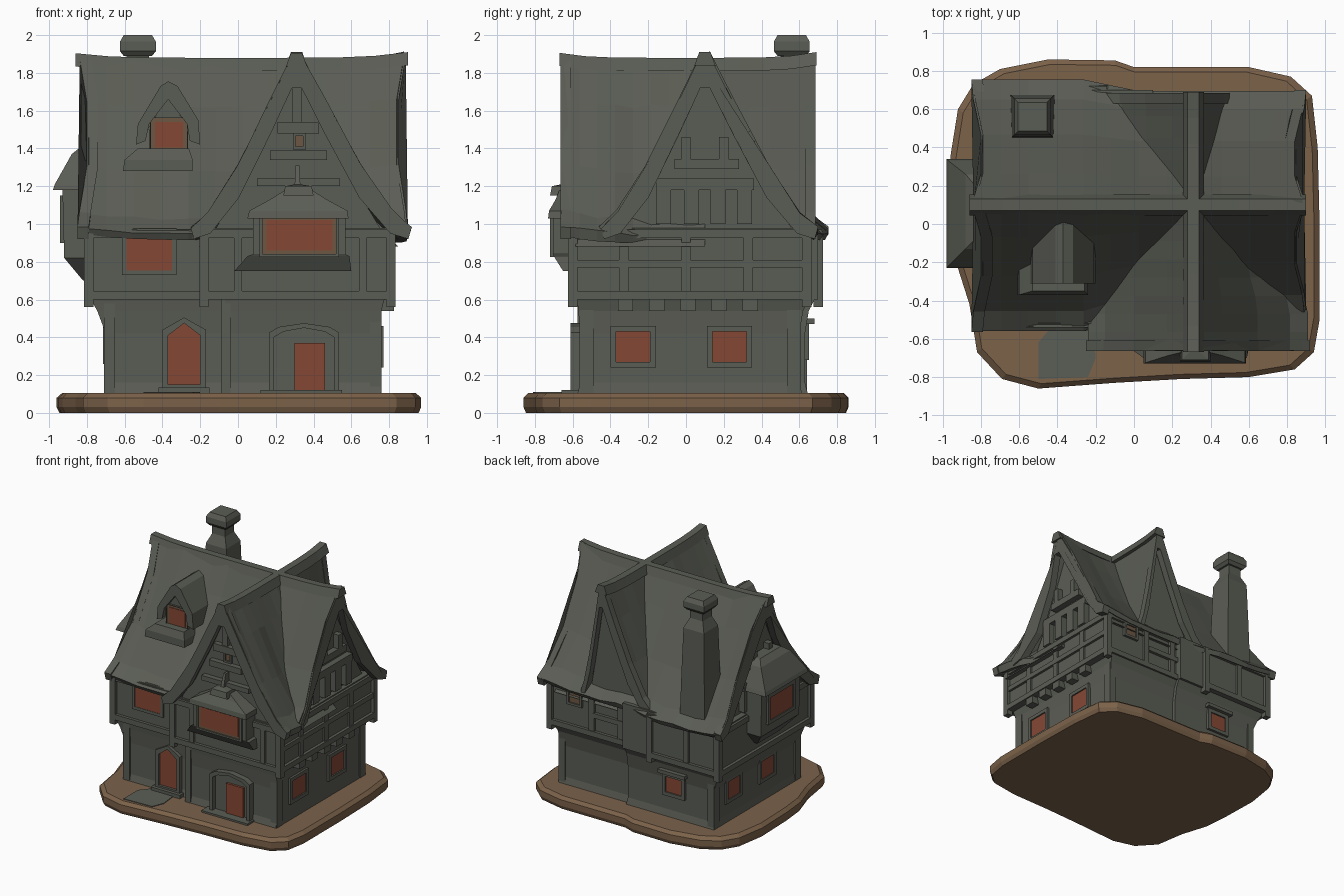
import bpy, bmesh, math, random

if "Cube" in bpy.data.objects:
    bpy.data.objects.remove(bpy.data.objects["Cube"])
random.seed(4)


def material(name, rgb):
    m = bpy.data.materials.new(name)
    m.diffuse_color = (*rgb, 1)
    m.use_nodes = True
    m.node_tree.nodes["Principled BSDF"].inputs["Base Color"].default_value = m.diffuse_color
    return m


GREY = material("weathered_grey", (0.102, 0.108, 0.089))
EARTH = material("brown_earth", (0.20, 0.122, 0.068))
RED = material("warm_red_pane", (0.235, 0.064, 0.034))
MOSS = material("mossy_path", (0.105, 0.112, 0.092))
TAN = material("dim_tan_pane", (0.15, 0.095, 0.055))


# ---------- helpers ----------
def loft(name, rings, mat=GREY, loop=False):
    """Skin a list of equal-length rings; cap the ends unless looped."""
    n, k = len(rings[0]), len(rings)
    verts = [p for r in rings for p in r]
    faces = []
    for i in range(k if loop else k - 1):
        a, b = i * n, ((i + 1) % k) * n
        faces += [(a + j, a + (j + 1) % n, b + (j + 1) % n, b + j) for j in range(n)]
    if not loop:
        faces += [tuple(range(n)), tuple(range((k - 1) * n, k * n))]
    me = bpy.data.meshes.new(name)
    me.from_pydata(verts, [], faces)
    bm = bmesh.new()
    bm.from_mesh(me)
    bmesh.ops.recalc_face_normals(bm, faces=bm.faces)
    bm.to_mesh(me)
    bm.free()
    me.materials.append(mat)
    ob = bpy.data.objects.new(name, me)
    bpy.context.collection.objects.link(ob)
    return ob


def at(axis, u, v, d):
    return (u, d, v) if axis == 'y' else (d, u, v)


def prism(name, axis, pts, d0, d1, mat=GREY):
    return loft(name, [[at(axis, u, v, d) for u, v in pts] for d in (d0, d1)], mat)


def stack(name, levels, mat=GREY):
    """Rectangles (z, x0, x1, y0, y1) stacked upward."""
    return loft(name, [[(a, c, z), (b, c, z), (b, d, z), (a, d, z)] for z, a, b, c, d in levels], mat)


def box(name, x0, x1, y0, y1, z0, z1, mat=GREY):
    return stack(name, [(z0, x0, x1, y0, y1), (z1, x0, x1, y0, y1)], mat)


def rect(u0, u1, v0, v1):
    return [(u0, v0), (u1, v0), (u1, v1), (u0, v1)]


def opening(name, axis, pos, out, pts, mat=RED, border=0.03, depth=0.03, rim=None):
    """Thin coloured pane with a raised frame around it."""
    cu = (min(p[0] for p in pts) + max(p[0] for p in pts)) / 2
    cv = (min(p[1] for p in pts) + max(p[1] for p in pts)) / 2

    def grow(b):
        return [(u + math.copysign(b, u - cu) * (abs(u - cu) > 1e-4), v + math.copysign(b, v - cv)) for u, v in pts]
    prism(name + "_pane", axis, pts, pos, pos + out * 0.009, mat)
    inner = pts
    if rim:
        inner = grow(0.02)
        prism(name + "_rim", axis, inner, pos, pos + out * 0.005, rim)
    a, b = pos - out * 0.03, pos + out * depth
    loft(name + "_frame", [[at(axis, u, v, d) for u, v in q]
                           for q, d in ((grow(border), a), (grow(border), b), (inner, b), (inner, a))], loop=True)


# distance from ridge, height, share of the slab thickness, pull-in of gable edge
PROFILE = [(1, .95, .35, 0), (.84, 1.03, .65, .01), (.56, 1.28, 1, .05), (.25, 1.62, 1, .05), (.045, 1.86, 1, .01)]


def prof(c, wl, wr, lift, thick=0):
    """Concave gable line from left eave over the ridge to right eave."""
    return ([(c - wl * t, z + lift - thick * k) for t, z, k, _ in PROFILE] +
            [(c + wr * t, z + lift - thick * k) for t, z, k, _ in reversed(PROFILE)])


def roof(name, axis, stations, c, thick=0.1, jit=0.012):
    pull = [p[3] for p in PROFILE] + [p[3] for p in reversed(PROFILE)]
    rings = []
    for d, wl, wr, lift in stations:
        s = 1 if axis == 'x' and abs(d) > .7 else 0
        top = [(u, v + random.uniform(-jit, jit)) for u, v in prof(c, wl, wr, lift)]
        under = prof(c, wl * .97, wr * .97, lift, thick)[::-1]
        rings.append([at(axis, u, v, d - math.copysign(p * s, d)) for (u, v), p in zip(top + under, pull + pull)])
    return loft(name, rings)


def lerp(a, b, n):
    return [a + (b - a) * i / (n - 1) for i in range(n)]


# ---------- earth base ----------
outline = [(-.96, .35), (-.92, .6), (-.84, .73), (-.7, .81), (-.45, .86), (-.1, .855), (0, .82), (.6, .82),
           (.82, .77), (.93, .67), (.96, .4), (.97, 0), (.97, -.5), (.94, -.67), (.84, -.76), (.6, -.80),
           (.25, -.81), (-.1, -.83), (-.5, -.86), (-.69, -.81), (-.82, -.67), (-.86, -.42), (-.93, -.2), (-.95, 0)]
loft("earth_base", [[(x * s, y * s, z) for x, y in outline]
                    for z, s in ((0, .985), (.03, 1), (.08, 1), (.105, .97))], EARTH)
loft("mossy_patch", [[(x, y, z) for x, y in ((-.5, -.62), (-.5, -.81), (-.24, -.80), (-.2, -.7), (-.22, -.5), (-.4, -.5))]
                     for z in (.102, .11)], MOSS)
box("door_step", .12, .55, -.66, -.5, .08, .12)
box("entry_step", -.42, -.15, -.56, -.4, .08, .135)

# ---------- ground floor ----------
for nm, x0, x1, y0, y1 in (("ground_left", -.70, .1, -.50, .63), ("ground_right", -.07, .75, -.56, .60)):
    lx, rx = (.09, 0) if nm == "ground_left" else (0, .03)
    stack(nm, [(.08, x0 - .015, x1 + .01, y0 - .02, y1 + .02), (.16, x0, x1, y0, y1), (.42, x0, x1, y0, y1),
               (.54, x0 - lx * .5, x1 + rx * .3, y0 - .01, y1 + .02),
               (.62, x0 - lx, x1 + rx, y0 - .02, y1 + .06)])
for x in (-.68, .73):
    for y in ((-.48, .60) if x < 0 else (-.53, .57)):
        box("ground_corner_post", x - .03, x + .03, y - .035, y + .04, .09, .6)
box("wall_seam_post", -.09, -.04, -.575, -.5, .1, .6)

# ---------- upper floor ----------
box("upper_left", -.79, .1, -.52, .70, .6, .98)
box("upper_right", -.18, .81, -.60, .64, .6, .98)
for z0, z1, e in ((.6, .645, .025), (.925, .97, .02)):
    box("beam_left", -.79 - e, -.14, -.52 - e, .70 + e, z0, z1)
    box("beam_right", -.18 - e, .81 + e, -.60 - e, .64 + e, z0, z1)
for x, y in ((-.79, -.52), (-.79, .70), (-.18, -.60), (.81, -.60), (.81, .64), (-.16, .70)):
    box("upper_corner_post", x - .025, x + .025, y - .025, y + .025, .56, .96)
for y in (-.33, 0, .33):
    box("right_stud", .8, .825, y - .025, y + .025, .62, .95)
for x in (.0, .66):
    box("front_stud", x - .02, x + .02, -.62, -.59, .62, .95)
for x in (-.5, .15, .42):
    y = .70 if x < -.16 else .64
    box("back_stud", x - .025, x + .025, y - .02, y + .02, .62, .95)
box("right_rail", .8, .83, -.58, .62, .77, .81)
box("back_rail", -.1, .4, .62, .665, .76, .80)
# corbels under the overhang
for i in range(5):
    y = -.32 + i * .165
    box("right_corbel", .74, .825, y - .04, y + .04, .54, .61)

# ---------- attic walls ----------
prism("attic_side_gables", 'x', prof(.1, .52, .56, -.07), -.74, .765)
prism("attic_front_gable", 'y', prof(.31, .52, .54, -.07), -.585, .1)
prism("attic_back_gable", 'y', prof(.32, .42, .155, -.05), .1, .62)

# ---------- roofs ----------
main = []
for x in lerp(-.84, .89, 13):
    f = max(0, min(1, (x + .18) / .12))
    main.append((x, .66 - .10 * f, .655 - .06 * f, .04 * abs(x / .87) ** 4))
roof("main_roof", 'x', main, .1)
front = []
for y in lerp(-.66, .1, 9):
    front.append((y, .55, .60 - .10 * max(0, min(1, (y + .42) / .2)), .04 * max(0, -y / .66) ** 5))
roof("front_roof", 'y', front, .31, .14)
roof("back_roof", 'y', [(y, .46, .17, .02 * max(0, y / .68) ** 4) for y in lerp(.1, .68, 6)], .32)
# barge boards on each gable
for nm, axis, c, d0, d1, wl, wr in (("front_barge", 'y', .31, -.665, -.61, .56, .61), ("back_barge", 'y', .32, .63, .685, .47, .18),
                                    ("right_barge", 'x', .1, .84, .90, .55, .60), ("left_barge", 'x', .1, -.85, -.79, .665, .655)):
    roof(nm, axis, [(d0, wl, wr, .03), (d1, wl, wr, .03)], c, .17, .006)
# ridge caps, lifted at the tips
for nm, axis, c, d0, d1 in (("main_ridge", 'x', .1, -.86, .90), ("cross_ridge", 'y', .31, -.67, .69)):
    rings = []
    for d in lerp(d0, d1, 11):
        h = 1.88 + .03 * abs(d / d1) ** 5
        rings.append([at(axis, c + u, h + v, d) for u, v in ((-.055, -.07), (-.03, .0), (.03, .0), (.055, -.07))])
    loft(nm, rings)

# ---------- gable timberwork ----------
for x0, x1, z0, z1 in ((.21, .43, 1.48, 1.54), (.17, .47, 1.34, 1.39), (.10, .54, 1.20, 1.24)):
    box("front_gable_beam", x0, x1, -.63, -.57, z0, z1)
box("front_gable_post", .285, .335, -.62, -.57, 1.54, 1.72)
opening("gable_light", 'y', -.587, -1, rect(.305, .345, 1.41, 1.465), TAN, .015, .02)
for s, xw in ((1, .765), (-1, -.74)):
    a, b = sorted((xw - .02 * s, xw + .05 * s))
    box("side_gable_beam", a, b, -.16, .36, 1.18, 1.24)
    box("side_gable_high_beam", a, b, -.06, .28, 1.29, 1.345)
    for y in (-.12, .03, .17, .31):
        box("side_gable_block", a, b, y - .04, y + .04, 1.0, 1.19)
    for y in (.0, .2):
        box("side_gable_strut", a, b, y - .025, y + .025, 1.34, 1.46)

# ---------- front oriel window ----------
stack("front_oriel", [(.75, -.02, .60, -.65, -.5), (.83, .05, .59, -.70, -.5), (.84, .08, .57, -.705, -.5), (1.05, .08, .57, -.705, -.5)])
stack("oriel_roof", [(1.03, .05, .585, -.73, -.5), (1.07, .06, .58, -.725, -.5), (1.13, .17, .47, -.69, -.5),
                     (1.18, .25, .39, -.67, -.5)])
stack("oriel_finial", [(1.15, .24, .40, -.72, -.58), (1.20, .25, .39, -.71, -.58), (1.21, .30, .33, -.66, -.58),
                       (1.31, .305, .325, -.63, -.58)])
opening("oriel_window", 'y', -.705, -1, rect(.15, .50, .86, 1.02), RED, .035, .015, TAN)

# ---------- left bay window ----------
stack("left_bay", [(.70, -.82, -.7, -.08, .22), (.82, -.92, -.7, -.19, .32), (1.2, -.93, -.7, -.19, .32)])
stack("left_bay_roof", [(1.18, -.98, -.7, -.23, .34), (1.21, -.97, -.7, -.22, .33), (1.37, -.88, -.7, -.13, .26),
                        (1.41, -.83, -.7, -.08, .2)])
opening("left_bay_window", 'x', -.928, -1, rect(-.08, .22, .93, 1.12), RED, .03, .015)

# ---------- dormer ----------
box("dormer_body", -.47, -.27, -.28, .05, 1.3, 1.56)
prism("dormer_gable", 'y', [(-.48, 1.5), (-.26, 1.5), (-.37, 1.68)], -.28, .05)
stack("dormer_sill", [(1.28, -.61, -.24, -.37, -.1), (1.34, -.60, -.24, -.37, -.1), (1.40, -.53, -.26, -.35, -.1)])
hood = [(-.54, 1.42), (-.53, 1.53), (-.41, 1.73), (-.37, 1.755), (-.32, 1.73), (-.21, 1.55), (-.2, 1.42),
        (-.255, 1.44), (-.27, 1.53), (-.37, 1.66), (-.47, 1.53), (-.49, 1.44)]
prism("dormer_roof", 'y', hood, -.31, .08)
opening("dormer_window", 'y', -.281, -1, rect(-.44, -.29, 1.405, 1.54), RED, .025, .015, TAN)

# ---------- chimney ----------
def square(z, h):
    return (z, -.53 - h, -.53 + h, .56 - h, .56 + h)
stack("chimney_shaft", [square(1.0, .115), square(1.4, .105), square(1.74, .095), square(1.82, .06), square(1.92, .06)])
stack("chimney_cap", [square(1.89, .075), square(1.915, .095), square(1.965, .095), square(2.0, .075)])

# ---------- doors and windows ----------
opening("arched_door", 'y', -.502, -1, [(-.37, .15), (-.20, .15), (-.20, .41), (-.285, .475), (-.37, .41)], RED, .03, .03)
porch = [(.19, .11), (.51, .11), (.51, .40), (.46, .43), (.35, .45), (.24, .43), (.19, .40)]
opening("porch", 'y', -.562, -1, porch, GREY, .025, .05)
prism("porch_door", 'y', rect(.30, .46, .12, .37), -.59, -.56, RED)
opening("front_left_window", 'y', -.521, -1, rect(-.59, -.35, .755, .95), RED, .025, .012)
for y in (-.28, .23):
    opening("right_window", 'x', .751, 1, rect(y - .09, y + .09, .27, .43), RED, .03, .02)
for y in (-.07, .38):
    opening("left_window", 'x', -.701, -1, rect(y - .08, y + .08, .29, .44), RED, .03, .015)
opening("back_window", 'y', .631, 1, rect(-.41, -.26, .31, .44), RED, .03, .02)
box("back_lintel", -.46, -.21, .61, .68, .47, .50)
opening("back_upper_window", 'y', .641, 1, rect(.53, .63, .83, .92), TAN, .02, .02)
